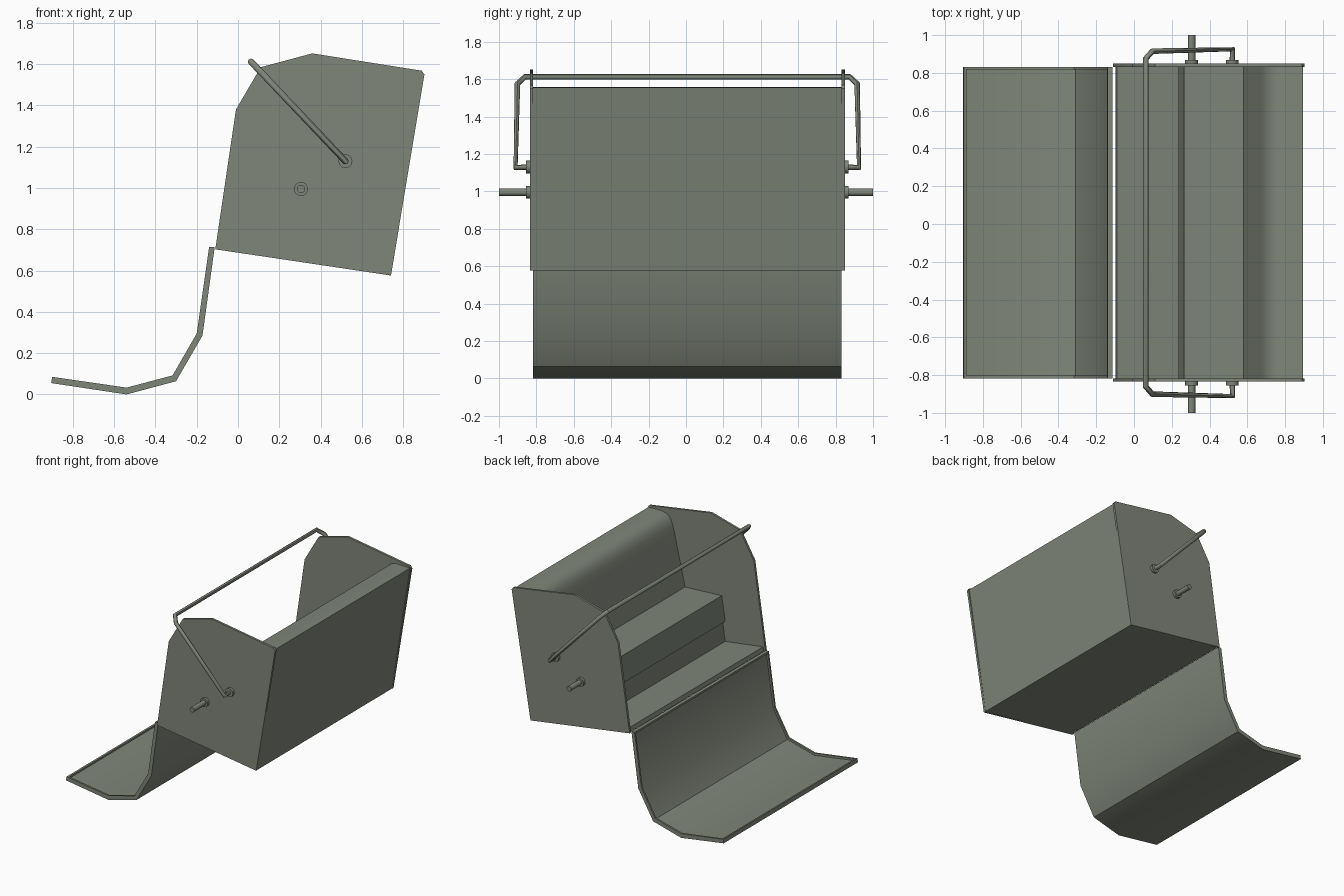
import bpy, bmesh, math
from mathutils import Vector

if "Cube" in bpy.data.objects:
    bpy.data.objects.remove(bpy.data.objects["Cube"])

CY = 0.007      # middle of the box across y
HALF = 0.842    # outer face of the side plates, from the middle

# Dark olive-grey painted metal
paint = bpy.data.materials.new("painted_metal")
paint.diffuse_color = (0.215, 0.24, 0.195, 1)
paint.use_nodes = True
paint.node_tree.nodes["Principled BSDF"].inputs["Base Color"].default_value = paint.diffuse_color


def finish(obj, angle=30):
    bpy.ops.object.select_all(action='DESELECT')
    obj.select_set(True)
    bpy.context.view_layer.objects.active = obj
    bpy.ops.object.shade_smooth_by_angle(angle=math.radians(angle))
    obj.data.materials.clear()
    obj.data.materials.append(paint)


def prism(name, profile, y0, y1):
    """Extrude an (x, z) outline from y0 to y1."""
    bm = bmesh.new()
    face = bm.faces.new([bm.verts.new((x, y0, z)) for x, z in profile])
    ext = bmesh.ops.extrude_face_region(bm, geom=[face])
    verts = [g for g in ext['geom'] if isinstance(g, bmesh.types.BMVert)]
    bmesh.ops.translate(bm, verts=verts, vec=(0, y1 - y0, 0))
    bmesh.ops.recalc_face_normals(bm, faces=bm.faces)
    me = bpy.data.meshes.new(name)
    bm.to_mesh(me)
    bm.free()
    obj = bpy.data.objects.new(name, me)
    bpy.context.collection.objects.link(obj)
    finish(obj)
    return obj


def rod(name, x, z, y0, y1, radius, sides=12):
    bpy.ops.mesh.primitive_cylinder_add(
        vertices=sides, radius=radius, depth=abs(y1 - y0),
        location=(x, (y0 + y1) / 2, z), rotation=(math.pi / 2, 0, 0))
    bpy.context.object.name = name
    finish(bpy.context.object, 40)


# Side plates
plate = [(-0.11, 0.703), (-0.01, 1.38), (0.11, 1.585), (0.36, 1.652),
         (0.89, 1.568), (0.903, 1.55), (0.741, 0.576)]
for side, s in (("front", -1), ("back", 1)):
    prism(side + "_side_plate", plate, CY + s * (HALF - 0.018), CY + s * HALF)

# Stepped inner body with rolled upper back
body = [(-0.098, 0.701), (-0.09, 0.733), (0.235, 0.688), (0.258, 0.84),
        (0.235, 0.843), (0.265, 1.035), (0.58, 1.018), (0.672, 1.42),
        (0.685, 1.47), (0.703, 1.515), (0.735, 1.545), (0.78, 1.558),
        (0.895, 1.554), (0.740, 0.577)]
prism("stepped_body", body, CY - HALF + 0.018, CY + HALF - 0.018)

# Folded-down lid: bent panel with a raised rim on its inner face
outer = [(-0.905, 0.055), (-0.54, 0.0), (-0.30, 0.064), (-0.172, 0.285), (-0.113, 0.713)]
inner = [(-0.90, 0.085), (-0.54, 0.033), (-0.317, 0.092), (-0.2, 0.295), (-0.14, 0.713)]
mid = [tuple((Vector(a) + Vector(b)) / 2) for a, b in zip(outer, inner)]
LID, RIM = 0.824, 0.014
prism("lid_panel", outer + mid[::-1], CY - LID, CY + LID)
for side, s in (("front", -1), ("back", 1)):
    prism("lid_rim_" + side, mid + inner[::-1], CY + s * (LID - RIM), CY + s * LID)
for name, i, j in (("lid_rim_lower", 0, 1), ("lid_rim_upper", 4, 3)):
    def along(line):
        a, b = Vector(line[i]), Vector(line[j])
        return [tuple(a), tuple(a + (b - a).normalized() * RIM)]
    prism(name, along(mid) + along(inner)[::-1], CY - LID + RIM, CY + LID - RIM)

# Pivot pins and bosses on both sides
for side, s in (("front", -1), ("back", 1)):
    face = CY + s * (HALF - 0.005)
    rod(side + "_pin", 0.305, 0.995, face, s * 1.0, 0.02)
    rod(side + "_pin_boss", 0.305, 0.995, face, face + s * 0.025, 0.034)
    rod(side + "_handle_boss", 0.52, 1.13, face, face + s * 0.025, 0.034)

# Bent-rod carrying handle
half = [(0.52, 0.83, 1.13), (0.522, 0.918, 1.128), (0.098, 0.908, 1.575), (0.062, 0.868, 1.612)]
path = [(x, CY + y, z) for x, y, z in half] + [(x, CY - y, z) for x, y, z in half[::-1]]
cu = bpy.data.curves.new("handle", 'CURVE')
cu.dimensions = '3D'
cu.bevel_depth = 0.0155
cu.bevel_resolution = 2
cu.use_fill_caps = True
sp = cu.splines.new('POLY')
sp.points.add(len(path) - 1)
for p, co in zip(sp.points, path):
    p.co = (*co, 1)
handle = bpy.data.objects.new("handle", cu)
bpy.context.collection.objects.link(handle)
bpy.ops.object.select_all(action='DESELECT')
handle.select_set(True)
bpy.context.view_layer.objects.active = handle
bpy.ops.object.convert(target='MESH')
finish(bpy.context.object, 46)
